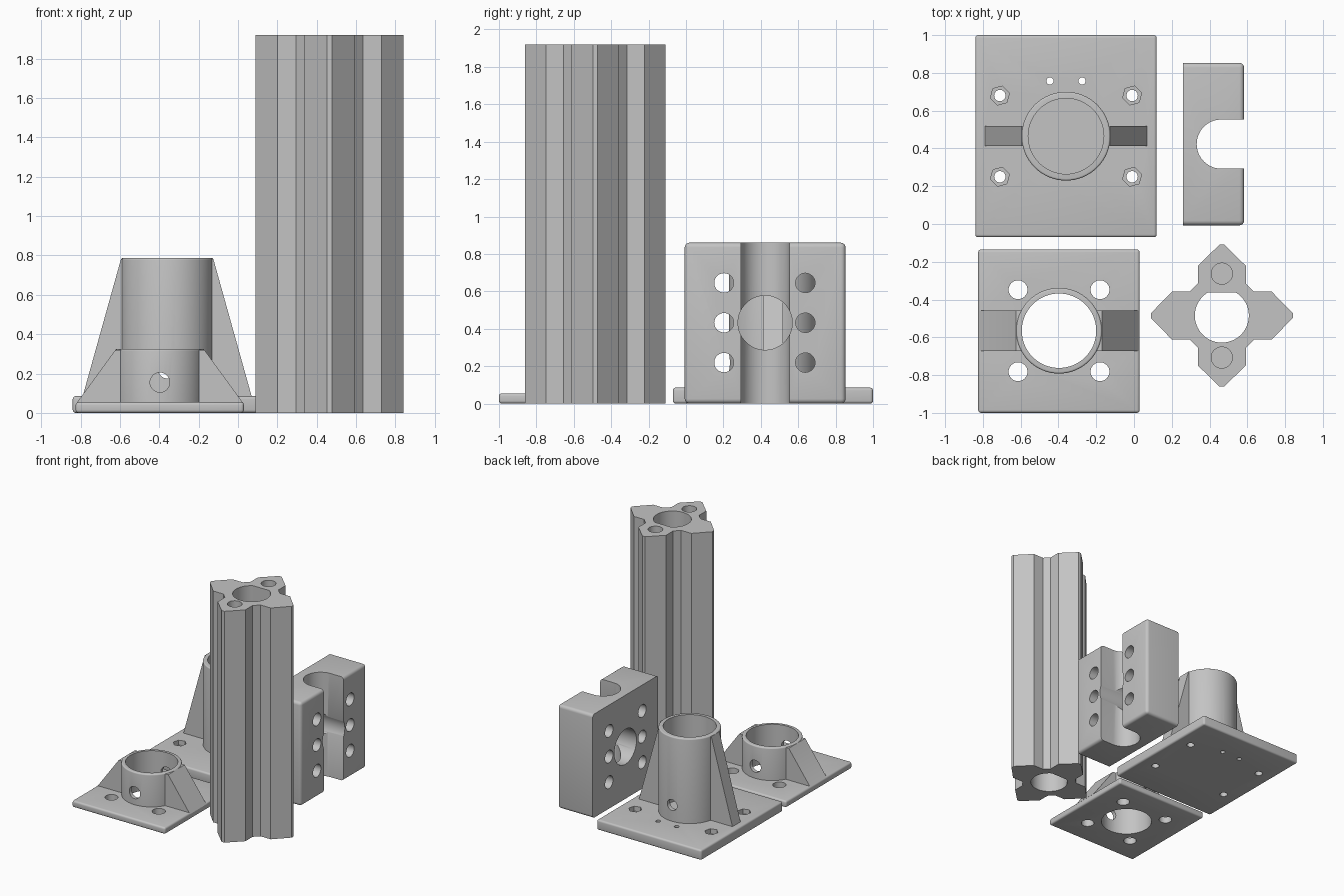
import bpy, bmesh, math
from mathutils import Matrix, Vector

if "Cube" in bpy.data.objects:
    bpy.data.objects.remove(bpy.data.objects["Cube"])

grey = bpy.data.materials.new("plain_grey")
grey.diffuse_color = (0.55, 0.55, 0.55, 1)
grey.use_nodes = True
grey.node_tree.nodes["Principled BSDF"].inputs["Base Color"].default_value = grey.diffuse_color


def make(name, bm):
    bmesh.ops.recalc_face_normals(bm, faces=bm.faces)
    me = bpy.data.meshes.new(name)
    bm.to_mesh(me)
    bm.free()
    me.materials.append(grey)
    ob = bpy.data.objects.new(name, me)
    bpy.context.collection.objects.link(ob)
    return ob


def prism(name, pts, lo, hi, axis="z", bevel=0, pick=lambda a, b: True):
    """Extrude a 2D outline along an axis, rounding the picked edges."""
    place = {"z": lambda u, v, w: (u, v, w),
             "y": lambda u, v, w: (u, w, v),
             "x": lambda u, v, w: (w, u, v)}[axis]
    bm = bmesh.new()
    face = bm.faces.new([bm.verts.new(place(u, v, lo)) for u, v in pts])
    new = bmesh.ops.extrude_face_region(bm, geom=[face])["geom"]
    shift = Vector(place(0, 0, hi - lo))
    bmesh.ops.translate(bm, vec=shift, verts=[g for g in new if isinstance(g, bmesh.types.BMVert)])
    bmesh.ops.recalc_face_normals(bm, faces=bm.faces)
    if bevel:
        edges = [e for e in bm.edges if pick(e.verts[0].co, e.verts[1].co)]
        bmesh.ops.bevel(bm, geom=edges, offset=bevel, segments=4, profile=0.5, affect="EDGES")
    return make(name, bm)


def circle(u, v, r, n=48, start=0, end=360):
    full = end - start == 360
    steps = n if full else n + 1
    angles = [math.radians(start + (end - start) * i / n) for i in range(steps)]
    return [(u + r * math.cos(a), v + r * math.sin(a)) for a in angles]


def rect(u0, u1, v0, v1):
    return [(u0, v0), (u1, v0), (u1, v1), (u0, v1)]


def boolean(target, tool, op="DIFFERENCE"):
    mod = target.modifiers.new(op.lower(), "BOOLEAN")
    mod.operation, mod.object, mod.solver = op, tool, "EXACT"
    bpy.context.view_layer.objects.active = target
    bpy.ops.object.modifier_apply(modifier=mod.name)
    bpy.data.objects.remove(tool)


def cut(target, pts, lo, hi, axis="z"):
    boolean(target, prism("cutter", pts, lo, hi, axis))


def finish(ob):
    bpy.ops.object.select_all(action="DESELECT")
    ob.select_set(True)
    bpy.context.view_layer.objects.active = ob
    bpy.ops.object.shade_smooth_by_angle(angle=math.radians(30))


def socket(name, plate, thick, cx, cy, r, height, rib_reach, rib_half, bore, floor, pin_z, pin_r):
    """Base plate with an upright tube, two sloping ribs and a cross pin hole."""
    ob = prism(name, rect(*plate), 0, thick, bevel=0.015)
    rim = lambda a, b: min(a.z, b.z) > height - 0.001
    tube = prism("tube", circle(cx, cy, r, 64), thick / 2, height, bevel=0.01, pick=rim)
    top = height - 0.006
    z0 = thick - 0.01
    ribs = prism("ribs", [(cx - rib_reach, z0), (cx + rib_reach, z0), (cx + r, top), (cx - r, top)],
                 cy - rib_half, cy + rib_half, "y")
    boolean(tube, ribs, "UNION")
    boolean(ob, tube, "UNION")
    cut(ob, circle(cx, cy, bore, 64), floor, height + 0.1)
    cut(ob, circle(cx, pin_z, pin_r, 32), cy - r - 0.05, cy + r + 0.05, "y")
    return ob


# Tall socket: blind bore, hex nut pockets, two small wire holes
tall = socket("tall_socket", (-0.84, 0.12, -0.07, 1.0), 0.085, -0.36, 0.465, 0.235, 0.787,
              0.432, 0.053, 0.2, 0.085, 0.22, 0.045)
for x in (-0.71, -0.01):
    for y in (0.25, 0.68):
        cut(tall, circle(x, y, 0.03, 32), -0.1, 0.2)
        cut(tall, circle(x, y, 0.052, 6, 15, 375), 0.045, 0.2)
for x in (-0.445, -0.275):
    cut(tall, circle(x, 0.757, 0.019, 24), -0.1, 0.2)
finish(tall)

# Short socket: open bore and four bolt holes
short = socket("short_socket", (-0.825, 0.03, -1.0, -0.135), 0.055, -0.397, -0.565, 0.227, 0.325,
               0.427, 0.108, 0.197, -0.1, 0.155, 0.05)
for x in (-0.614, -0.18):
    for y in (-0.782, -0.348):
        cut(short, circle(x, y, 0.05, 32), -0.1, 0.2)
finish(short)

# Clamp block: rounded except around its flat back face
block = prism("clamp_block", rect(-0.007, 0.853, 0, 0.86), 0.26, 0.583, "x", 0.025,
              lambda a, b: max(a.x, b.x) > 0.5)
slot = circle(0.462, 0.423, 0.13, 32, 90, 270) + [(0.7, 0.293), (0.7, 0.553)]
cut(block, slot, -0.1, 1.0)
cut(block, circle(0.423, 0.432, 0.145, 64), 0.1, 0.7, "x")
for y in (0.203, 0.638):
    for z in (0.219, 0.432, 0.645):
        cut(block, circle(y, z, 0.052, 32), 0.1, 0.7, "x")
finish(block)

# Column: four-armed profile with pointed tips
CX, CY = 0.465, -0.485
arm = [(0.376, -0.012), (0.376, 0.012), (0.264, 0.127), (0.17, 0.127), (0.127, 0.17), (0.127, 0.264)]
outline = []
for k in range(4):
    turn = Matrix.Rotation(k * math.pi / 2, 2)
    outline += [tuple(turn @ Vector(p) + Vector((CX, CY))) for p in arm]
column = prism("column", outline, 0, 1.92)
# Through bore with one flat side, and a blind screw hole in two arms
flat = math.degrees(math.asin(0.122 / 0.143))
cut(column, circle(CX, CY, 0.143, 56, 180 - flat, 360 + flat), -0.1, 2.1)
for s in (-1, 1):
    cut(column, circle(CX, CY + s * 0.222, 0.056, 32), 1.6, 2.1)
finish(column)
